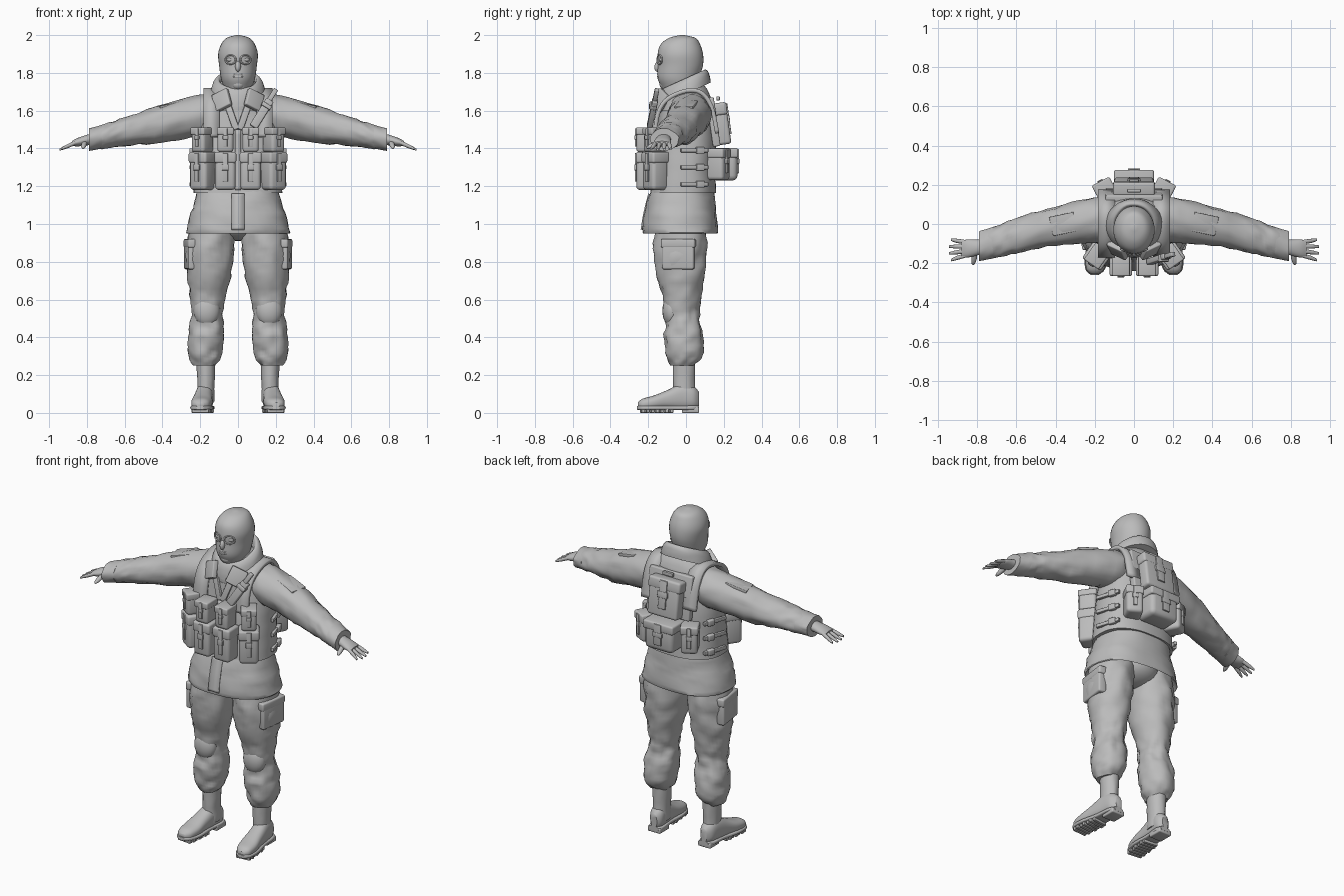
import bpy, bmesh
from math import cos, sin, pi, radians, copysign
from mathutils import Vector, Matrix, Euler, noise

if "Cube" in bpy.data.objects:
    bpy.data.objects.remove(bpy.data.objects["Cube"])

grey = bpy.data.materials.new("plain grey")
grey.use_nodes = True
grey.diffuse_color = (.5, .5, .5, 1)
grey.node_tree.nodes["Principled BSDF"].inputs["Base Color"].default_value = grey.diffuse_color


def finish(name, bm, mirror=False):
    """Turn a bmesh into a shaded object, optionally mirrored across x."""
    bmesh.ops.recalc_face_normals(bm, faces=bm.faces[:])
    mesh = bpy.data.meshes.new(name)
    bm.to_mesh(mesh)
    bm.free()
    mesh.materials.append(grey)
    mesh.shade_smooth()
    mesh.set_sharp_from_angle(angle=radians(45))
    obj = bpy.data.objects.new(name, mesh)
    bpy.context.collection.objects.link(obj)
    if mirror:
        modifier = obj.modifiers.new("mirror", "MIRROR")
        modifier.use_mirror_merge = False
    return obj


def placement(loc, rot, size=None):
    """Matrix from a location, angles in degrees and a size."""
    angles = Euler([radians(angle) for angle in rot])
    return Matrix.LocRotScale(Vector(loc), angles, size and Vector(size))


def smooth_rows(rows, steps=5):
    """Run a smooth curve through rows of numbers."""
    rows = [Vector(row) for row in rows]
    result = []
    for i in range(len(rows) - 1):
        start, end = rows[i], rows[i + 1]
        leave = (end - rows[max(i - 1, 0)]) / 2
        arrive = (rows[min(i + 2, len(rows) - 1)] - start) / 2
        for step in range(steps):
            t = step / steps
            ease = t * t * (3 - 2 * t)
            result.append(start.lerp(end, ease) + leave * t * (1 - t) ** 2 - arrive * t * t * (1 - t))
    return result + [rows[-1]]


def loft(name, axis, rows, offset=0, lean=0, power=2, folds=0, tilt=0, sides=36):
    """Skin rounded sections along an axis.
    Each row is position, sideways centre, radius that way, radius the other way.
    The other centre is the offset plus lean times position; off-centre parts are mirrored."""
    along, first, second = {"x": (0, 1, 2), "y": (1, 2, 0), "z": (2, 1, 0)}[axis]
    bm = bmesh.new()
    loops = []
    for place, centre, radius_a, radius_b in smooth_rows(rows):
        loop = []
        for side in range(sides):
            angle = 2 * pi * side / sides
            u, v = cos(angle), sin(angle)
            fold = folds * (noise.noise((u * 2, v * 2, place * 30)) + noise.noise((u, v * 2, place * 14)))
            point = Vector()
            point[along] = place
            point[first] = centre + (radius_a + fold) * copysign(abs(u) ** (2 / power), u)
            point[second] = offset + lean * place + (radius_b + fold) * copysign(abs(v) ** (2 / power), v)
            point.z += tilt * point.y
            loop.append(bm.verts.new(point))
        loops.append(loop)
    for low, high in zip(loops, loops[1:]):
        for i in range(sides):
            bm.faces.new((low[i - 1], low[i], high[i], high[i - 1]))
    bm.faces.new(loops[0])
    bm.faces.new(loops[-1])
    return finish(name, bm, offset != 0)


def add_block(bm, size, centre=(0, 0, 0), bevel=.2):
    """Add one bevelled block to a bmesh."""
    verts = bmesh.ops.create_cube(bm, size=1)["verts"]
    bmesh.ops.transform(bm, matrix=placement(centre, (0, 0, 0), size), verts=verts)
    edges = list({edge for vert in verts for edge in vert.link_edges})
    bmesh.ops.bevel(bm, geom=edges, offset=bevel * min(size), segments=3, profile=.5, affect="EDGES")


def block(name, size, loc, rot=(0, 0, 0), mirror=True):
    bm = bmesh.new()
    add_block(bm, size)
    bm.transform(placement(loc, rot))
    return finish(name, bm, mirror)


def pouch(name, size, loc, turn=0, tilt=0, mirror=True, buckled=True):
    """Bag facing -y before it is turned: body, flap, strap and buckle."""
    width, depth, height = size
    bm = bmesh.new()
    add_block(bm, size)
    add_block(bm, (width * 1.07, depth * 1.06, height * .3), (0, 0, height * .36))
    if buckled:
        front = -depth / 2
        add_block(bm, (width / 4, .016, height * .75), (0, front, height * .1))
        add_block(bm, (width / 3, .02, height / 6), (0, front, height * .1))
    bm.transform(placement(loc, (tilt, 0, turn)))
    return finish(name, bm, mirror)


def ball(name, size, loc, rot=(0, 0, 0), mirror=False):
    bm = bmesh.new()
    bmesh.ops.create_uvsphere(bm, u_segments=20, v_segments=12, radius=1)
    bm.transform(placement(loc, rot, size))
    return finish(name, bm, mirror)


def strap(name, x, path, width, thick):
    """Flat band following a (y, z) path, mirrored when off-centre."""
    bm = bmesh.new()
    rows = [[bm.verts.new((x + edge, y, z)) for edge in (-width / 2, width / 2)]
            for y, z in smooth_rows(path)]
    for low, high in zip(rows, rows[1:]):
        bm.faces.new((low[0], low[1], high[1], high[0]))
    obj = finish(name, bm, x != 0)
    modifier = obj.modifiers.new("thickness", "SOLIDIFY")
    modifier.thickness, modifier.offset = thick, 0


# Head and face
loft("head", "z", [(1.6, -.02, .08, .07), (1.7, -.03, .09, .07), (1.77, -.04, .11, .09), (1.84, -.03, .12, .1),
                   (1.9, -.03, .12, .105), (1.95, -.03, .105, .09), (1.985, -.02, .07, .06), (2, -.02, .01, .01)])
ball("nose", (.015, .02, .03), (0, -.147, 1.835), (-15, 0, 0))
ball("chin", (.035, .03, .03), (0, -.11, 1.74))
for lip, z in (("upper_lip", 1.795), ("lower_lip", 1.78)):
    ball(lip, (.03, .01, .007), (0, -.143, z))
ball("eye", (.02, .014, .012), (.04, -.13, 1.87), mirror=True)
for side in (-1, 1):
    bpy.ops.mesh.primitive_torus_add(major_radius=.03, minor_radius=.005, major_segments=28, minor_segments=8,
                                     location=(side * .04, -.14, 1.87), rotation=(pi / 2, 0, side * .4))
    rim = bpy.context.object
    rim.name = "eye_opening_rim"
    rim.scale.y = .8
    rim.data.materials.append(grey)
    rim.data.shade_smooth()

# Jacket body, hollow skirt and collar
loft("jacket_body", "z", [(1.1, -.02, .16, .21), (1.3, -.01, .15, .21), (1.45, 0, .15, .21), (1.58, 0, .14, .195),
                          (1.67, .01, .12, .17), (1.73, .01, .09, .115), (1.76, 0, .07, .08)], power=2.3, folds=.004)
loft("jacket_skirt", "z", [(1.1, -.03, .14, .18), (.95, -.03, .2, .27), (1.06, -.03, .19, .25), (1.18, -.02, .17, .21)],
     power=2.3, folds=.008)
strap("skirt_placket", 0, [(-.235, .97), (-.22, 1.06), (-.195, 1.16)], .07, .01)
loft("collar", "z", [(1.7, -.01, .09, .08), (1.77, -.01, .105, .1), (1.75, -.01, .13, .13), (1.69, -.01, .14, .15)],
     tilt=.45, folds=.003)
block("collar_point", (.095, .03, .1), (.085, -.135, 1.655), (-20, 25, 25))
block("lapel", (.035, .02, .16), (.035, -.148, 1.575), (-8, 20, 5))
ball("shirt_front", (.055, .03, .09), (0, -.115, 1.62))

# Sleeves and hands share one downward slope
slope = dict(offset=1.62, lean=-.22)
loft("sleeve", "x", [(.1, .02, .1, .1), (.2, .02, .115, .11), (.4, -.01, .1, .1), (.6, -.06, .09, .075),
                     (.7, -.09, .08, .065), (.79, -.11, .07, .055)], folds=.008, **slope)
loft("cuff", "x", [(.72, -.095, .08, .063), (.79, -.115, .075, .06)], folds=.003, **slope)
block("sleeve_pocket", (.13, .1, .02), (.36, 0, 1.63), (0, 14, -12))
loft("palm", "x", [(.75, -.11, .035, .03), (.8, -.12, .04, .028), (.85, -.125, .046, .022), (.88, -.127, .04, .012)],
     **slope)
for i, finger in enumerate(("little", "ring", "middle", "index")):
    base, spread, length = -.093 - i * .022, (1 - i) * .013, .95 - .01 * abs(i - 1.5)
    loft(finger + "_finger", "x", [(.85, base, .01, .011), (.9, base + spread / 2, .011, .011),
                                   (length, base + spread, .006, .006)], offset=1.8, lean=-.43, sides=12)
ball("thumb", (.014, .045, .013), (.815, -.17, 1.42), (25, 0, 10), mirror=True)

# Trousers
loft("trouser_leg", "z", [(1.06, -.03, .12, .1), (.9, -.03, .14, .125), (.75, -.03, .13, .12), (.6, -.02, .1, .09),
                          (.5, -.02, .09, .085), (.4, -.01, .105, .095), (.3, -.01, .095, .085), (.25, -.02, .06, .06)],
     offset=.19, lean=-.05, folds=.01)
ball("seat", (.15, .13, .09), (0, -.01, 1))
pouch("thigh_pocket", (.17, .05, .16), (.25, -.04, .84), 82, buckled=False)
ball("knee_patch", (.07, .05, .085), (.165, -.075, .54), mirror=True)

# Boots, toes turned slightly outwards
loft("boot_shaft", "z", [(.06, -.01, .06, .045), (.15, -.01, .058, .045), (.29, -.01, .06, .052)], offset=.17, folds=.002)
outward = dict(offset=.175, lean=-.1)
loft("boot_foot", "y", [(-.255, .04, .015, .02), (-.23, .045, .03, .045), (-.17, .055, .037, .055), (-.1, .07, .05, .05),
                        (-.02, .085, .07, .046), (.04, .08, .06, .042), (.07, .07, .04, .02)], power=2.4, **outward)
loft("boot_sole", "y", [(-.26, .027, .01, .02), (-.23, .027, .012, .05), (-.16, .027, .012, .06), (-.06, .027, .012, .047),
                        (.03, .027, .012, .047), (.07, .027, .012, .03)], power=4, **outward)
block("boot_heel", (.085, .09, .032), (.17, .024, .016))
for i in range(7):
    y = -.08 - i * .025
    block("boot_tread", (.09 + .01 * (i % 2), .018, .024), (.175 - .1 * y, y, .012), (0, 0, 6))

# Load vest
loft("vest", "z", [(1.165, -.015, .175, .235), (1.3, -.01, .165, .23), (1.45, 0, .16, .22), (1.6, 0, .145, .19)],
     power=2.4, folds=.002)
strap("vest_shoulder_strap", .14, [(-.165, 1.46), (-.15, 1.58), (-.1, 1.66), (0, 1.705), (.08, 1.695), (.135, 1.62),
                                   (.165, 1.48)], .085, .022)
strap("vest_zip", 0, [(-.19, 1.18), (-.18, 1.3), (-.166, 1.5)], .03, .016)
for z in (1.21, 1.3, 1.39):
    block("vest_side_strap", (.018, .15, .022), (.226, .045, z), (0, 0, 18))
    block("vest_side_buckle", (.026, .045, .036), (.22, .075, z), (0, 0, 18))

# Front pouches in two rows, the outer ones wrapping round the sides
for row, z, width, height in (("upper", 1.445, .085, .13), ("lower", 1.28, .108, .2)):
    size = (width, .1, height)
    pouch(row + "_inner_pouch", size, (.067, -.213, z))
    pouch(row + "_outer_pouch", size, (.188, -.163, z), 35)

# Slanted sheath on the left of the chest
sheath = dict(rot=(-10, 32, 0), mirror=False)
block("chest_sheath", (.045, .03, .17), (.125, -.178, 1.585), **sheath)
block("sheath_band", (.055, .038, .022), (.15, -.175, 1.625), **sheath)
block("sheath_handle", (.026, .024, .08), (.18, -.16, 1.68), **sheath)

# Back panel, pack and waist pouches
block("back_panel", (.29, .04, .26), (0, .145, 1.54), (8, 0, 0), mirror=False)
pouch("back_pack", (.2, .075, .22), (0, .188, 1.53), 180, -8, mirror=False)
block("pack_handle", (.07, .018, .022), (0, .17, 1.665), mirror=False)
pouch("waist_pack", (.19, .135, .17), (0, .205, 1.315), 180, mirror=False)
pouch("waist_side_pouch", (.095, .12, .165), (.142, .162, 1.315), 152)
